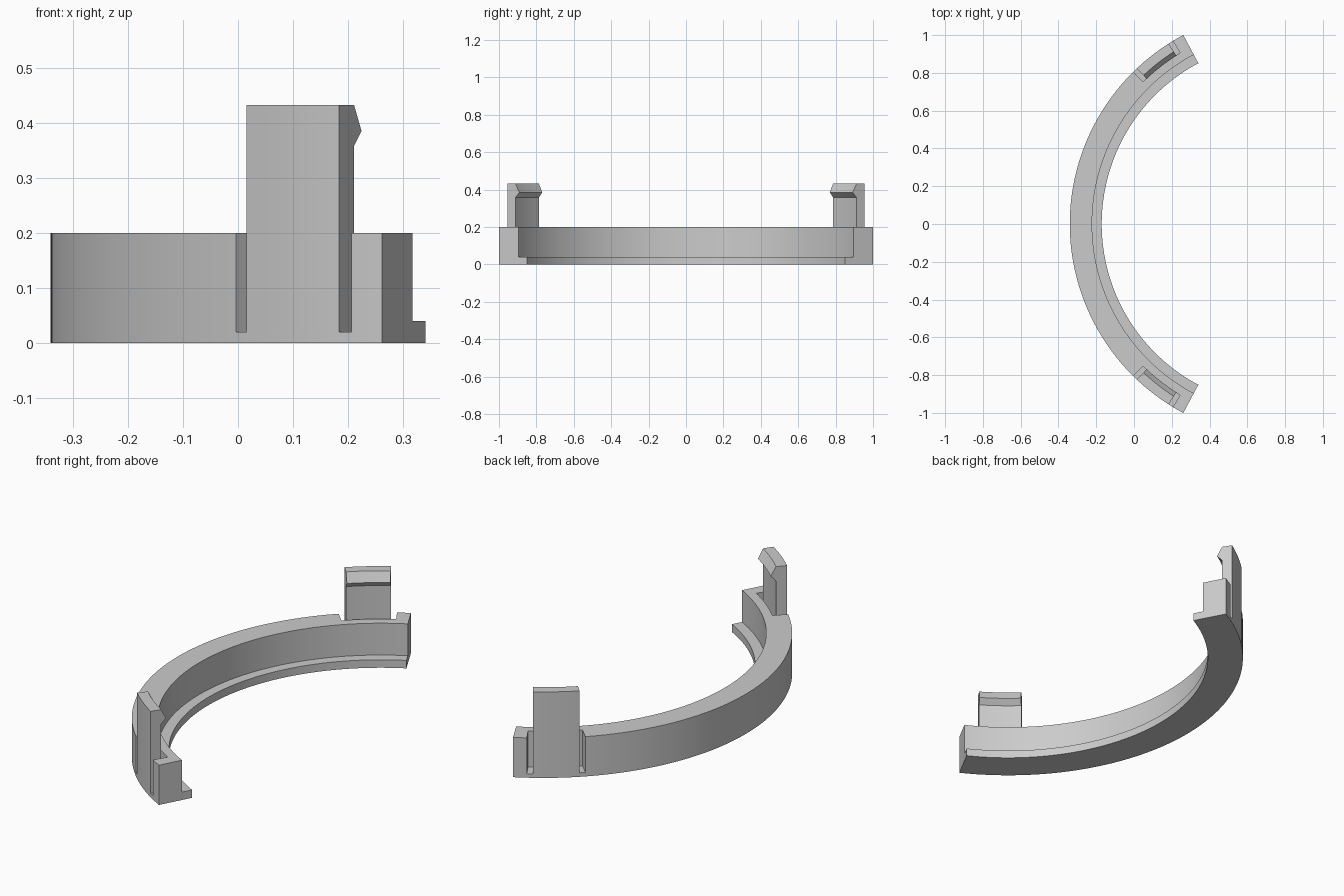
import bpy, bmesh
from math import radians, sin, cos

cube = bpy.data.objects.get("Cube")
if cube:
    bpy.data.objects.remove(cube, do_unlink=True)

CX = 0.793                      # arc centre on x
R_OUT, R_WALL, R_LIP = 1.133, 1.015, 0.964
R_STEM, R_HOOK, R_POCKET = 1.082, 1.057, 1.060
WALL_H, LIP_H, FLOOR, TOP = 0.2, 0.04, 0.02, 0.432
HALF_ARC, CLIP_AT, CLIP_HALF, POCKET_HALF = 62, 52.04, 5.4, 6.75

grey = bpy.data.materials.new("plain grey")
grey.use_nodes = True
grey.diffuse_color = (0.6, 0.6, 0.6, 1)
grey.node_tree.nodes["Principled BSDF"].inputs["Base Color"].default_value = (0.6, 0.6, 0.6, 1)


def sweep(name, profile, start, end, steps):
    """Sweep a closed (radius, height) profile around the arc centre."""
    bm = bmesh.new()
    rings = []
    for i in range(steps + 1):
        a = radians(start + (end - start) * i / steps)
        rings.append([bm.verts.new((CX - r * cos(a), r * sin(a), z)) for r, z in profile])
    n = len(profile)
    for a, b in zip(rings, rings[1:]):
        for j in range(n):
            k = (j + 1) % n
            bm.faces.new((a[j], a[k], b[k], b[j]))
    bm.faces.new(rings[0])
    bm.faces.new(rings[-1])
    bmesh.ops.recalc_face_normals(bm, faces=bm.faces)
    mesh = bpy.data.meshes.new(name)
    bm.to_mesh(mesh)
    bm.free()
    mesh.materials.append(grey)
    obj = bpy.data.objects.new(name, mesh)
    bpy.context.collection.objects.link(obj)
    return obj


def activate(obj):
    bpy.ops.object.select_all(action="DESELECT")
    obj.select_set(True)
    bpy.context.view_layer.objects.active = obj


# Curved wall with a thin inner lip at its foot
ring = sweep("curved_wall",
             [(R_OUT, 0), (R_OUT, WALL_H), (R_WALL, WALL_H), (R_WALL, LIP_H), (R_LIP, LIP_H), (R_LIP, 0)],
             -HALF_ARC, HALF_ARC, 124)
parts = [ring]

for side, label in ((1, "back"), (-1, "front")):
    # Pocket cut into the outside of the wall
    mid = side * CLIP_AT
    cutter = sweep(label + "_pocket_cutter",
                   [(R_POCKET, FLOOR), (R_OUT + 0.1, FLOOR), (R_OUT + 0.1, TOP), (R_POCKET, TOP)],
                   mid - POCKET_HALF, mid + POCKET_HALF, 14)
    cutter.hide_render = True
    cut = ring.modifiers.new("pocket", "BOOLEAN")
    cut.operation = "DIFFERENCE"
    cut.solver = "EXACT"
    cut.object = cutter
    activate(ring)
    bpy.ops.object.modifier_apply(modifier=cut.name)
    bpy.data.objects.remove(cutter, do_unlink=True)

    # Upright snap clip with an inward hook
    parts.append(sweep(label + "_snap_clip",
                       [(R_OUT, FLOOR), (R_OUT, TOP), (R_STEM, TOP), (R_HOOK, 0.385),
                        (R_STEM, 0.358), (R_STEM, FLOOR)],
                       mid - CLIP_HALF, mid + CLIP_HALF, 12))

for part in parts:
    activate(part)
    bpy.ops.object.shade_smooth_by_angle(angle=radians(25))
